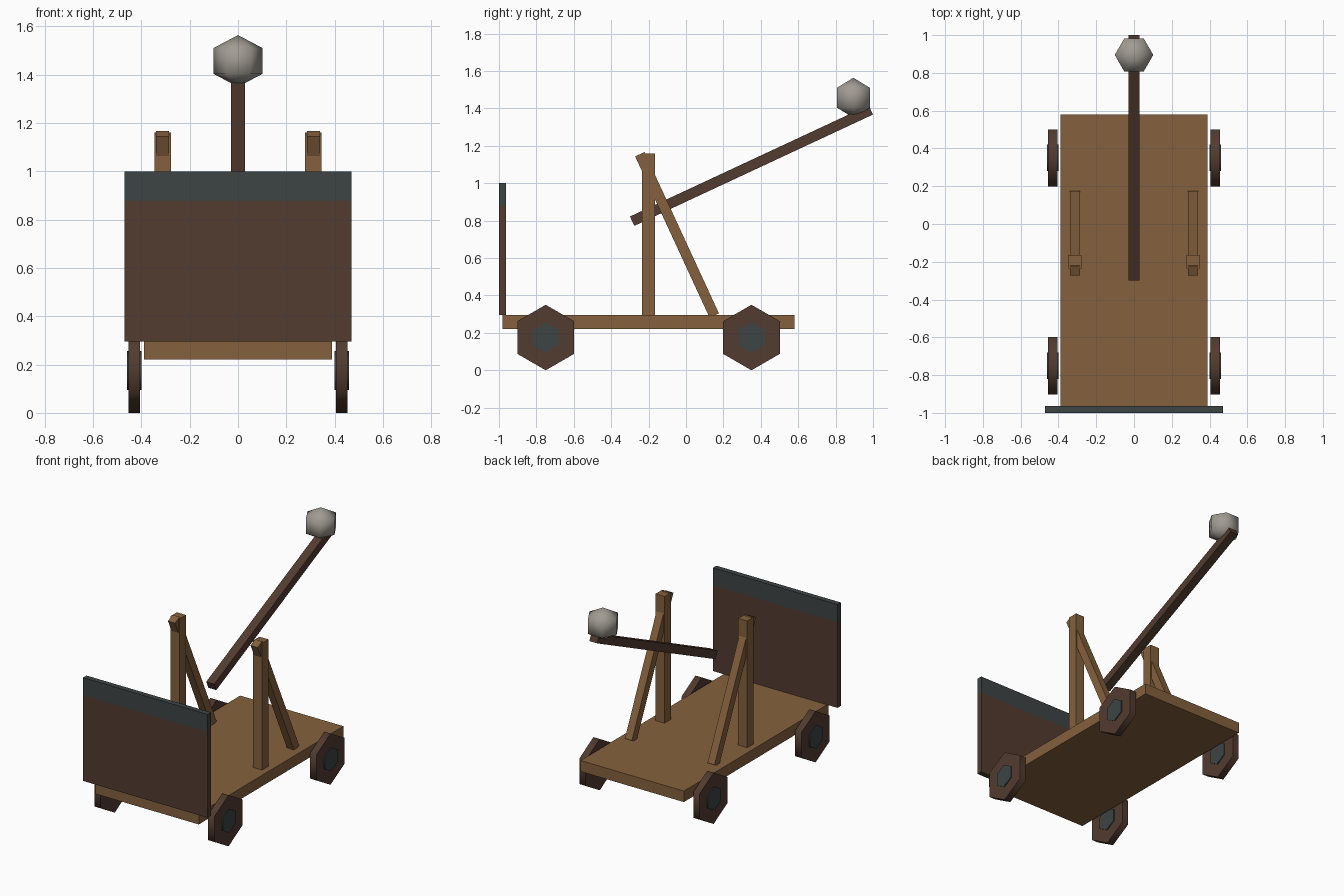
import bpy
import bmesh
import math
from mathutils import Matrix, Vector

if "Cube" in bpy.data.objects:
    bpy.data.objects.remove(bpy.data.objects["Cube"], do_unlink=True)


def material(name, rgb):
    """Flat material from an 8-bit display colour, stored linear."""
    linear = [((c / 255 + 0.055) / 1.055) ** 2.4 for c in rgb]
    mat = bpy.data.materials.new(name)
    mat.use_nodes = True
    mat.diffuse_color = (*linear, 1)
    mat.node_tree.nodes["Principled BSDF"].inputs["Base Color"].default_value = (*linear, 1)
    return mat


light_wood = material("light_wood", (133, 97, 61))
dark_wood = material("dark_wood", (82, 59, 47))
iron = material("iron", (61, 68, 68))
stone = material("stone", (160, 155, 146))


def finish(name, bm, mat):
    bmesh.ops.recalc_face_normals(bm, faces=bm.faces)
    mesh = bpy.data.meshes.new(name)
    bm.to_mesh(mesh)
    bm.free()
    mesh.materials.append(mat)
    obj = bpy.data.objects.new(name, mesh)
    bpy.context.collection.objects.link(obj)
    return obj


def box(name, low, high, mat):
    """Axis-aligned box between two corners."""
    low, high = Vector(low), Vector(high)
    bm = bmesh.new()
    bmesh.ops.create_cube(bm, size=1)
    bmesh.ops.scale(bm, vec=high - low, verts=bm.verts)
    bmesh.ops.translate(bm, vec=(low + high) / 2, verts=bm.verts)
    return finish(name, bm, mat)


def beam(name, x, start, end, width, depth, mat):
    """Square-ended beam in the y-z plane between two (y, z) points."""
    a, b = Vector((x, *start)), Vector((x, *end))
    d = b - a
    bm = bmesh.new()
    bmesh.ops.create_cube(bm, size=1)
    bmesh.ops.scale(bm, vec=(width, d.length, depth), verts=bm.verts)
    turn = Matrix.Rotation(math.atan2(d.z, d.y), 4, "X")
    bmesh.ops.transform(bm, matrix=Matrix.Translation((a + b) / 2) @ turn, verts=bm.verts)
    return finish(name, bm, mat)


def six_sided(name, profile, matrix, mat):
    """Six-sided lathe of (radius, height) points; sides smooth, flat caps sharp."""
    bm = bmesh.new()
    rings = []
    for r, h in profile:
        count = 6 if r else 1
        rings.append([bm.verts.new((r * math.cos(k * math.pi / 3),
                                    r * math.sin(k * math.pi / 3), h)) for k in range(count)])
    for a, b in zip(rings, rings[1:]):
        for k in range(6):
            n = (k + 1) % 6
            corners = [a[k % len(a)], a[n % len(a)], b[n % len(b)], b[k % len(b)]]
            bm.faces.new(list(dict.fromkeys(corners))).smooth = True
    for ring in (rings[0], rings[-1]):
        if len(ring) > 1:
            bm.faces.new(ring)
    bm.transform(matrix)
    return finish(name, bm, mat)


# Deck and front shield with its iron band
box("deck", (-0.39, -0.98, 0.22), (0.39, 0.58, 0.295), light_wood)
box("shield", (-0.47, -1, 0.295), (0.47, -0.963, 0.88), dark_wood)
box("shield_band", (-0.47, -1, 0.88), (0.47, -0.963, 1), iron)

for side, s in (("left", 1), ("right", -1)):
    # Upright post and slanted brace
    x = s * 0.312
    box(side + "_post", (x - 0.034, -0.235, 0.295), (x + 0.034, -0.165, 1.16), light_wood)
    beam(side + "_brace", x, (-0.247, 1.155), (0.151, 0.293), 0.053, 0.055, light_wood)

    # Hexagonal wheels with iron hubs
    for end, y in (("front", -0.75), ("rear", 0.35)):
        place = Matrix.Translation((s * 0.43, y, 0.175)) @ Matrix.Rotation(math.pi / 2, 4, "Y")
        for part, r, half, mat in (("wheel", 0.175, 0.024, dark_wood), ("hub", 0.081, 0.03, iron)):
            six_sided(f"{end}_{side}_{part}", [(r, -half), (r, half)], place, mat)

# Throwing arm and the boulder on its tip
beam("throwing_arm", 0, (-0.288, 0.797), (0.988, 1.392), 0.06, 0.055, dark_wood)
six_sided("boulder", [(0, -0.107), (0.102, -0.053), (0.102, 0.053), (0, 0.107)],
          Matrix.Translation((0, 0.895, 1.457)), stone)
